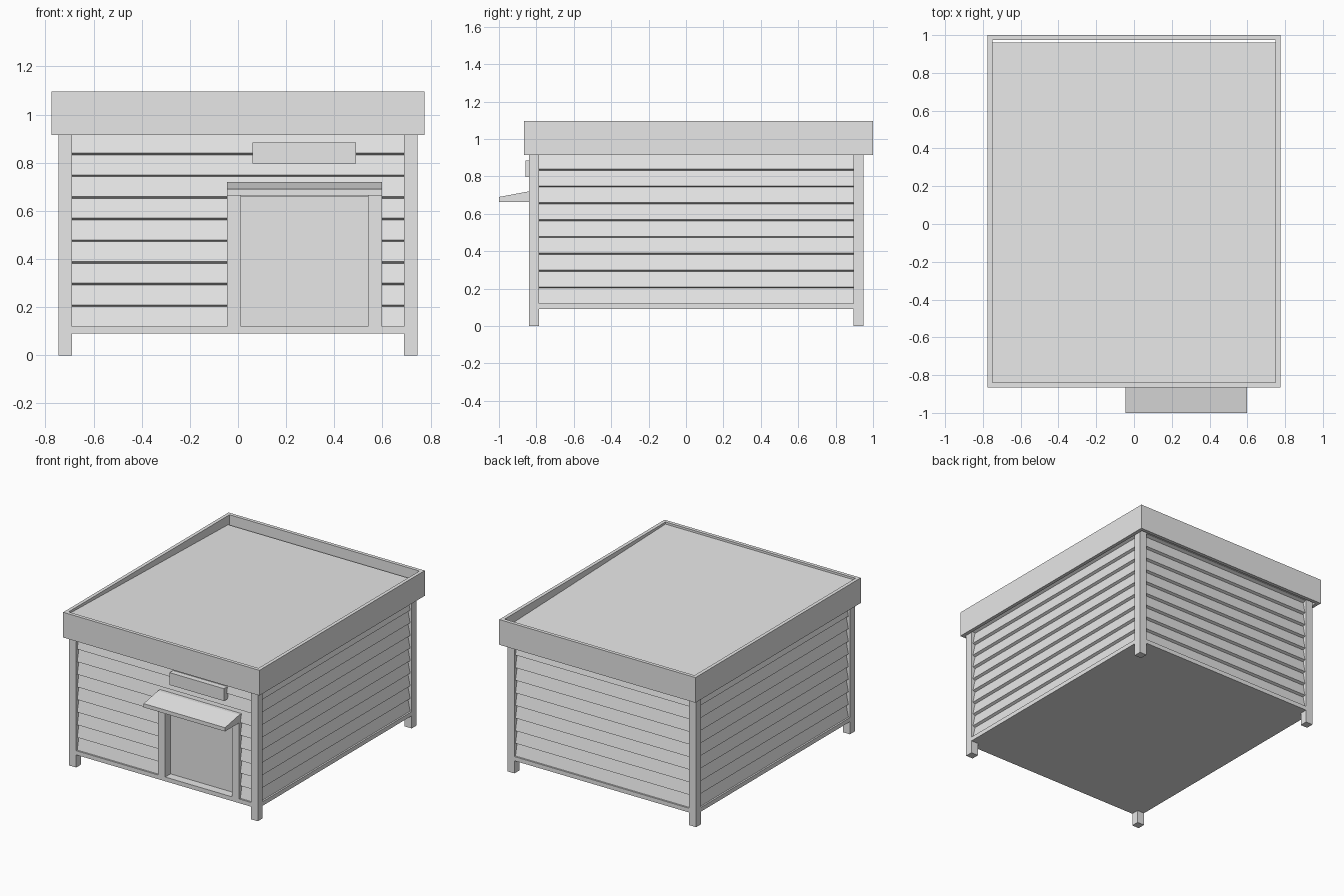
import bpy
import bmesh
from mathutils import Vector

old = bpy.data.objects.get("Cube")
if old:
    bpy.data.objects.remove(old, do_unlink=True)

# Single grey finish
GREY = (0.8, 0.8, 0.8, 1.0)
grey = bpy.data.materials.new("plain_grey")
grey.use_nodes = True
grey.diffuse_color = GREY
for node in grey.node_tree.nodes:
    if node.type == 'BSDF_PRINCIPLED':
        node.inputs["Base Color"].default_value = GREY


def finish(name, bm):
    bmesh.ops.recalc_face_normals(bm, faces=bm.faces)
    mesh = bpy.data.meshes.new(name)
    bm.to_mesh(mesh)
    bm.free()
    mesh.materials.append(grey)
    obj = bpy.data.objects.new(name, mesh)
    bpy.context.scene.collection.objects.link(obj)
    return obj


def box(name, xs, ys, zs, open_ends=False):
    bm = bmesh.new()
    bmesh.ops.create_cube(bm, size=1)
    for v in bm.verts:
        v.co = [lo + (c + 0.5) * (hi - lo) for c, (lo, hi) in zip(v.co, (xs, ys, zs))]
    if open_ends:
        bm.normal_update()
        ends = [f for f in bm.faces if abs(f.normal.z) > 0.9]
        bmesh.ops.delete(bm, geom=ends, context='FACES_ONLY')
    return finish(name, bm)


def prism(name, profile, start, end, outward):
    """Sweep an (outward, height) profile from start to end."""
    bm = bmesh.new()
    start, end, outward = Vector(start), Vector(end), Vector(outward)
    rings = [[bm.verts.new(p + outward * u + Vector((0, 0, z))) for u, z in profile]
             for p in (start, end)]
    count = len(profile)
    bm.faces.new(rings[0])
    bm.faces.new(rings[1])
    for i in range(count):
        j = (i + 1) % count
        bm.faces.new((rings[0][i], rings[0][j], rings[1][j], rings[1][i]))
    return finish(name, bm)


# Main dimensions
W, FRONT, BACK = 0.745, -0.84, 0.95
POST = 0.055
BASE, SILL, PITCH, BOARDS = 0.09, 0.12, 0.09, 9
INX, INF, INB = W - POST, FRONT + POST, BACK - POST


def siding(name, start, end, outward, first=0):
    """Overlapping boards, each leaning in towards its top."""
    profile = []
    for i in range(first, BOARDS):
        z = SILL + PITCH * i
        profile += [(-0.012, z), (-0.03, z + PITCH - 0.008)]
    top = SILL + PITCH * BOARDS
    profile += [(-0.012, top), (-0.05, top), (-0.05, SILL + PITCH * first)]
    prism(name, profile, start, end, outward)


# Floor, corner posts and hidden top rails
box("floor", (-W, W), (FRONT, BACK), (BASE, SILL))
for side, x0, x1 in (("left", INX, W), ("right", -W, -INX)):
    box("front_post_" + side, (x0, x1), (FRONT, INF), (0, 1.02))
    box("back_post_" + side, (x0, x1), (INB, BACK), (0, 1.0))
    box("top_rail_" + side, (x0, x1), (INF, INB), (0.93, 1.0))
box("front_top_rail", (-INX, INX), (FRONT, INF), (0.93, 1.02))
box("back_top_rail", (-INX, INX), (INB, BACK), (0.93, 1.0))

# Doorway extents
DL, DR, JAMB, HEAD = -0.045, 0.598, 0.058, 0.69

# Board siding on all four walls
for side, s in (("left", 1), ("right", -1)):
    siding("siding_" + side, (s * W, INF, 0), (s * W, INB, 0), (s, 0, 0))
siding("back_siding", (-INX, BACK, 0), (INX, BACK, 0), (0, 1, 0))
siding("front_siding_right", (-INX, FRONT, 0), (DL, FRONT, 0), (0, -1, 0))
siding("front_siding_left", (DR, FRONT, 0), (INX, FRONT, 0), (0, -1, 0))
siding("front_siding_over_door", (DL, FRONT, 0), (DR, FRONT, 0), (0, -1, 0), first=6)

# Door, frame and sloped canopy
box("door_jamb_right", (DL, DL + JAMB), (FRONT, -0.77), (SILL, HEAD))
box("door_jamb_left", (DR - JAMB, DR), (FRONT, -0.77), (SILL, HEAD))
box("door_header", (DL + JAMB, DR - JAMB), (FRONT, -0.77), (0.663, HEAD))
box("door", (DL + JAMB, DR - JAMB), (-0.78, -0.76), (SILL, HEAD))
prism("door_canopy", [(-0.03, 0.663), (0.16, 0.663), (0.16, 0.69), (0, 0.72), (-0.03, 0.72)],
      (DL, FRONT, 0), (DR, FRONT, 0), (0, -1, 0))

# Blank sign board over the door
box("sign_board", (0.06, 0.49), (-0.858, -0.81), (0.797, 0.885))

# Roof deck falling to the back, inside a parapet ring
prism("roof_deck", [(0.84, 1.08), (-0.96, 1.03), (-0.96, 1.01), (0.84, 1.06)],
      (-0.75, 0, 0), (0.75, 0, 0), (0, -1, 0))
parapet = box("parapet", (-0.775, 0.775), (-0.865, 1.0), (0.915, 1.095), open_ends=True)
shell = parapet.modifiers.new("wall_thickness", 'SOLIDIFY')
shell.thickness = 0.025
shell.offset = -1
shell.use_even_offset = True
